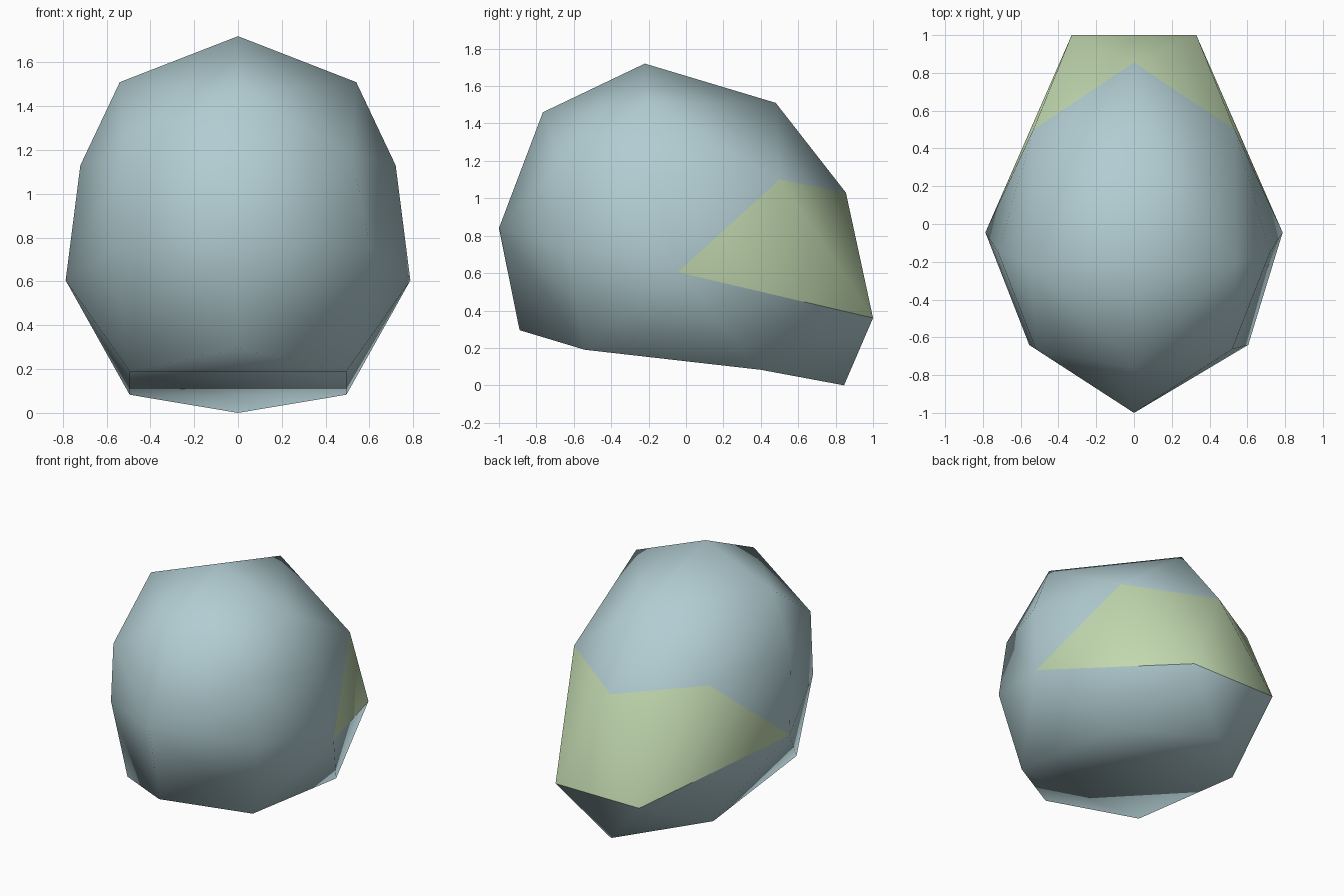
import bpy, bmesh

cube = bpy.data.objects.get("Cube")
if cube:
    bpy.data.objects.remove(cube, do_unlink=True)


def make_material(name, rgb):
    mat = bpy.data.materials.new(name)
    mat.use_nodes = True
    mat.diffuse_color = (*rgb, 1)
    mat.node_tree.nodes["Principled BSDF"].inputs["Base Color"].default_value = (*rgb, 1)
    return mat


# Points on the centre line (y, z)
centre = {
    "crown": (-0.22, 1.72), "back_top": (0.48, 1.51), "front_top": (-0.765, 1.46),
    "back_mid": (0.855, 1.03), "nose": (-1.0, 0.84), "chin": (-0.89, 0.295),
    "heel": (0.845, 0.0),
}
# Paired points on the two sides (x, y, z)
side = {
    "shoulder": (0.54, -0.21, 1.51), "back_corner": (0.533, 0.50, 1.10),
    "flank": (0.72, -0.15, 1.13), "front_corner": (0.52, -0.663, 1.18),
    "widest": (0.787, -0.045, 0.605), "cheek": (0.58, -0.64, 0.75),
    "rear": (0.33, 1.0, 0.36), "base_front": (0.495, -0.54, 0.19),
    "base_back": (0.495, 0.40, 0.083),
}
# Faces of one half, repeated on the other
half_faces = [
    "crown shoulder back_top", "back_top shoulder back_corner",
    "back_top back_corner back_mid", "shoulder flank back_corner",
    "flank widest back_corner", "crown front_top shoulder",
    "front_top front_corner shoulder", "shoulder front_corner flank",
    "front_corner cheek widest flank", "front_top nose front_corner",
    "nose cheek front_corner", "nose chin base_front cheek",
    "cheek base_front widest", "widest base_front base_back",
    "widest base_back rear", "rear base_back heel",
]
half_patch = ["back_corner widest rear", "back_mid back_corner rear"]

bm = bmesh.new()
mid = {n: bm.verts.new((0, y, z)) for n, (y, z) in centre.items()}
right = {n: bm.verts.new(p) for n, p in side.items()}
left = {n: bm.verts.new((-x, y, z)) for n, (x, y, z) in side.items()}
# The cheeks differ slightly in width
right["cheek"].co.x, left["cheek"].co.x = 0.605, -0.555

for half in (right, left):
    points = {**mid, **half}
    for index, faces in enumerate((half_faces, half_patch)):
        for names in faces:
            face = bm.faces.new([points[n] for n in names.split()])
            face.material_index = index

# Faces that span the centre line
r, l = right, left
bm.faces.new((mid["back_mid"], r["rear"], l["rear"])).material_index = 1
bm.faces.new((mid["heel"], l["rear"], r["rear"]))
bm.faces.new((mid["heel"], r["base_back"], l["base_back"]))
bm.faces.new((mid["chin"], l["base_front"], r["base_front"]))
bm.faces.new((r["base_front"], l["base_front"], l["base_back"], r["base_back"]))

bmesh.ops.recalc_face_normals(bm, faces=bm.faces)
for f in bm.faces:
    f.smooth = True
# Crisp lower edge of the patch
for a, b in ((r["widest"], r["rear"]), (r["rear"], l["rear"]), (l["rear"], l["widest"])):
    bm.edges.get((a, b)).smooth = False

mesh = bpy.data.meshes.new("rounded_body")
bm.to_mesh(mesh)
bm.free()
mesh.materials.append(make_material("pale_teal", (0.445, 0.61, 0.645)))
mesh.materials.append(make_material("pale_green", (0.539, 0.694, 0.434)))
body = bpy.data.objects.new("rounded_body", mesh)
bpy.context.collection.objects.link(body)
